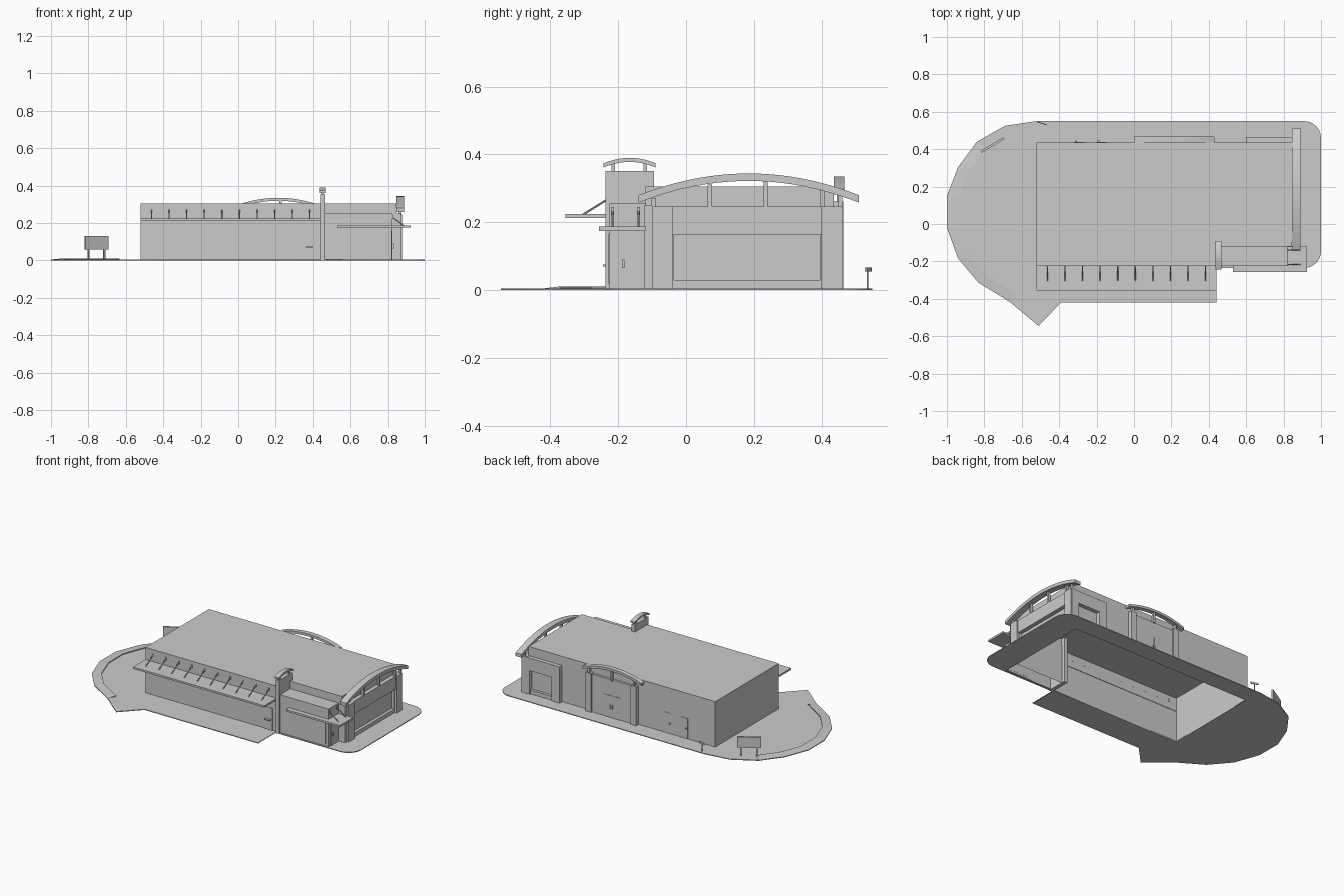
import bpy, bmesh, math
from mathutils import Vector

if "Cube" in bpy.data.objects:
    bpy.data.objects.remove(bpy.data.objects["Cube"])


def mesh_obj(name, verts, faces):
    me = bpy.data.meshes.new(name)
    me.from_pydata(verts, [], faces)
    bm = bmesh.new()
    bm.from_mesh(me)
    bmesh.ops.recalc_face_normals(bm, faces=bm.faces)
    bm.to_mesh(me)
    bm.free()
    ob = bpy.data.objects.new(name, me)
    bpy.context.collection.objects.link(ob)
    return ob


def prism(name, pts, axis, d0, d1, bottom=True):
    """Extrude a 2D outline along an axis ('x': pts=(y,z), 'y': pts=(x,z), 'z': pts=(x,y))."""
    put = {'x': lambda p, d: (d, p[0], p[1]),
           'y': lambda p, d: (p[0], d, p[1]),
           'z': lambda p, d: (p[0], p[1], d)}[axis]
    n = len(pts)
    verts = [put(p, d0) for p in pts] + [put(p, d1) for p in pts]
    faces = [(i, (i + 1) % n, (i + 1) % n + n, i + n) for i in range(n)]
    faces.append(tuple(range(n, 2 * n)))
    if bottom:
        faces.append(tuple(range(n)))
    return mesh_obj(name, verts, faces)


def box(name, x0, x1, y0, y1, z0, z1, bottom=True):
    return prism(name, [(x0, y0), (x1, y0), (x1, y1), (x0, y1)], 'z', z0, z1, bottom)


def arch(name, axis, a0, a1, z_end, z_peak, thick, d0, d1, n=16):
    top, low = [], []
    for i in range(n + 1):
        t = 2 * i / n - 1
        a = a0 + (a1 - a0) * i / n
        z = z_peak - (z_peak - z_end) * t * t
        top.append((a, z))
        low.append((a, z - thick))
    return prism(name, top + low[::-1], axis, d0, d1)


def rod(name, p, q, r=0.003):
    p, q = Vector(p), Vector(q)
    d = q - p
    bpy.ops.mesh.primitive_cylinder_add(vertices=8, radius=r, depth=d.length, location=(p + q) / 2)
    ob = bpy.context.object
    ob.name = name
    ob.rotation_mode = 'QUATERNION'
    ob.rotation_quaternion = d.to_track_quat('Z', 'Y')
    return ob


# Ground slab with an opening under the building
def corner(cx, cy, r, a0, a1):
    return [(cx + r * math.cos(math.radians(a0 + (a1 - a0) * i / 6)),
             cy + r * math.sin(math.radians(a0 + (a1 - a0) * i / 6))) for i in range(7)]


west = [(-0.52, 0.55), (-0.69, 0.525), (-0.84, 0.44), (-0.94, 0.305), (-1, 0.15), (-1, -0.02),
        (-0.94, -0.185), (-0.83, -0.315), (-0.69, -0.4), (-0.66, -0.42)]
outer = west + [(-0.51, -0.545), (-0.39, -0.42), (0.44, -0.42), (0.44, -0.235)]
outer += corner(0.91, -0.145, 0.09, -90, 0) + corner(0.91, 0.46, 0.09, 0, 90)
hole = [(-0.515, -0.22), (-0.515, 0.43), (0.815, 0.43), (0.815, -0.22)]
cu = bpy.data.curves.new("ground", 'CURVE')
cu.dimensions, cu.fill_mode, cu.extrude = '2D', 'BOTH', 0.0025
for pts in (outer, hole):
    sp = cu.splines.new('POLY')
    sp.points.add(len(pts) - 1)
    for v, p in zip(sp.points, pts):
        v.co = (p[0], p[1], 0, 1)
    sp.use_cyclic_u = True
ground = bpy.data.objects.new("ground", cu)
ground.location.z = 0.0025
bpy.context.collection.objects.link(ground)
bpy.context.view_layer.objects.active = ground
ground.select_set(True)
bpy.ops.object.convert(target='MESH')

# Sloped verge round the west end
ring = west[2:]
inner = [(-0.4 + (x + 0.4) * 0.9, 0.07 + (y - 0.07) * 0.9) for x, y in ring]
n = len(ring)
verts = [(x, y, 0.005) for x, y in ring] + [(x, y, 0.011) for x, y in inner] + [(x, y, 0.004) for x, y in inner]
faces = []
for i in range(n - 1):
    faces += [(i, i + 1, n + i + 1, n + i), (n + i, n + i + 1, 2 * n + i + 1, 2 * n + i)]
faces += [(0, n, 2 * n), (n - 1, 2 * n - 1, 3 * n - 1)]
mesh_obj("verge", verts, faces)

# Main hall, low front block and tower
prism("main_hall", [(-0.52, -0.225), (0.445, -0.225), (0.445, -0.12), (0.845, -0.12),
                    (0.845, 0.437), (-0.52, 0.437)], 'z', 0, 0.305, False)
box("entrance_block", 0.46, 0.82, -0.225, -0.115, 0, 0.255, False)
box("entrance_front_panel", 0.64, 0.80, -0.229, -0.224, 0.02, 0.165)
box("tower", 0.44, 0.465, -0.238, -0.095, 0, 0.352)
arch("tower_arch", 'x', -0.243, -0.09, 0.374, 0.39, 0.012, 0.437, 0.468, 10)
for y in (-0.215, -0.12):
    box("tower_arch_post", 0.447, 0.458, y - 0.005, y + 0.005, 0.35, 0.377)

# Front awning with brackets
box("front_awning", -0.52, 0.44, -0.355, -0.222, 0.213, 0.225)
for i in range(10):
    x = -0.463 + i * 0.094
    rod("awning_rod", (x, -0.225, 0.272), (x, -0.305, 0.222))
    box("awning_plate", x - 0.004, x + 0.004, -0.229, -0.223, 0.26, 0.28)

# Wrap-round entrance canopy with stays
prism("entrance_canopy", [(0.53, -0.257), (0.925, -0.257), (0.925, -0.12), (0.82, -0.12),
                          (0.82, -0.222), (0.53, -0.222)], 'z', 0.175, 0.187)
for y in (-0.217, -0.14):
    rod("canopy_stay", (0.815, y, 0.236), (0.89, y, 0.184))
    box("canopy_stay_plate", 0.818, 0.825, y - 0.004, y + 0.004, 0.222, 0.245)
box("entrance_door", 0.818, 0.824, -0.205, -0.135, 0.005, 0.16)
box("entrance_door_handle", 0.824, 0.831, -0.188, -0.182, 0.065, 0.09)

# East facade: end piers, lintel and recessed bay
for name, y0, y1 in (("east_pier_south", -0.10, -0.04), ("east_pier_north", 0.40, 0.462)):
    box(name, 0.84, 0.88, y0, y1, 0, 0.247)
box("east_corner_pier", 0.82, 0.868, -0.122, -0.10, 0, 0.25)
box("east_lintel", 0.84, 0.872, -0.04, 0.40, 0.162, 0.247)
box("east_bay_sill", 0.84, 0.865, -0.04, 0.40, 0, 0.03)
for y in (-0.04, 0.395):
    box("east_bay_jamb", 0.84, 0.865, y, y + 0.005, 0.03, 0.162)
arch("east_arch", 'x', -0.14, 0.51, 0.28, 0.344, 0.022, 0.846, 0.89, 20)
for y, z in ((-0.095, 0.272), (0.07, 0.312), (0.235, 0.324), (0.403, 0.298), (0.455, 0.28)):
    box("east_arch_post", 0.855, 0.872, y - 0.006, y + 0.006, 0.245, z)

# Back corner bay with a framed window
for x0, x1 in ((0.60, 0.66), (0.82, 0.875)):
    box("back_bay_pier", x0, x1, 0.43, 0.464, 0, 0.245)
box("back_bay_lintel", 0.66, 0.82, 0.43, 0.464, 0.162, 0.245)
box("back_bay_sill", 0.66, 0.82, 0.43, 0.455, 0, 0.03)

# Back portal with arch and double door
for x0, x1 in ((0.04, 0.08), (0.37, 0.41)):
    box("portal_pier", x0, x1, 0.43, 0.464, 0, 0.262)
box("portal_wall", 0.08, 0.37, 0.43, 0.452, 0, 0.255)
arch("portal_arch", 'y', 0.0, 0.43, 0.298, 0.335, 0.016, 0.437, 0.468)
for x, z in ((0.06, 0.294), (0.225, 0.322), (0.39, 0.294)):
    box("portal_arch_post", x - 0.007, x + 0.007, 0.445, 0.46, 0.25, z)
for x in (0.165, 0.228):
    box("portal_door", x, x + 0.058, 0.45, 0.455, 0.005, 0.15)
for x in (0.217, 0.232):
    box("portal_door_handle", x, x + 0.004, 0.455, 0.461, 0.065, 0.09)

# Plain service doors with handles, back and front
for x in (-0.20, -0.32):
    box("service_door", x, x + 0.055, 0.434, 0.439, 0.005, 0.14)
    box("service_door_handle", x + 0.006, x + 0.016, 0.439, 0.446, 0.07, 0.076)
box("front_door", 0.355, 0.41, -0.228, -0.223, 0.005, 0.15)
box("front_door_bar", 0.36, 0.40, -0.245, -0.228, 0.07, 0.076)

# Roadside sign, turned to follow the kerb
c = Vector((-0.757, 0.422, 0))
ang = math.atan2(0.075, 0.125)
for name, u0, u1, w, z0, z1 in (("sign_board", -0.071, 0.071, 0.006, 0.06, 0.13),
                                ("sign_post_west", -0.053, -0.045, 0.004, 0.0, 0.065),
                                ("sign_post_east", 0.045, 0.053, 0.004, 0.0, 0.065)):
    ob = box(name, u0, u1, -w, w, z0, z1)
    ob.location = c
    ob.rotation_euler.z = ang

# Small marker by the back kerb
rod("marker_post", (-0.492, 0.536, 0), (-0.492, 0.536, 0.058), 0.0025)
ob = box("marker_board", -0.025, 0.025, -0.003, 0.003, 0.055, 0.067)
ob.location = (-0.492, 0.538, 0)
ob.rotation_euler.z = math.radians(-18)
